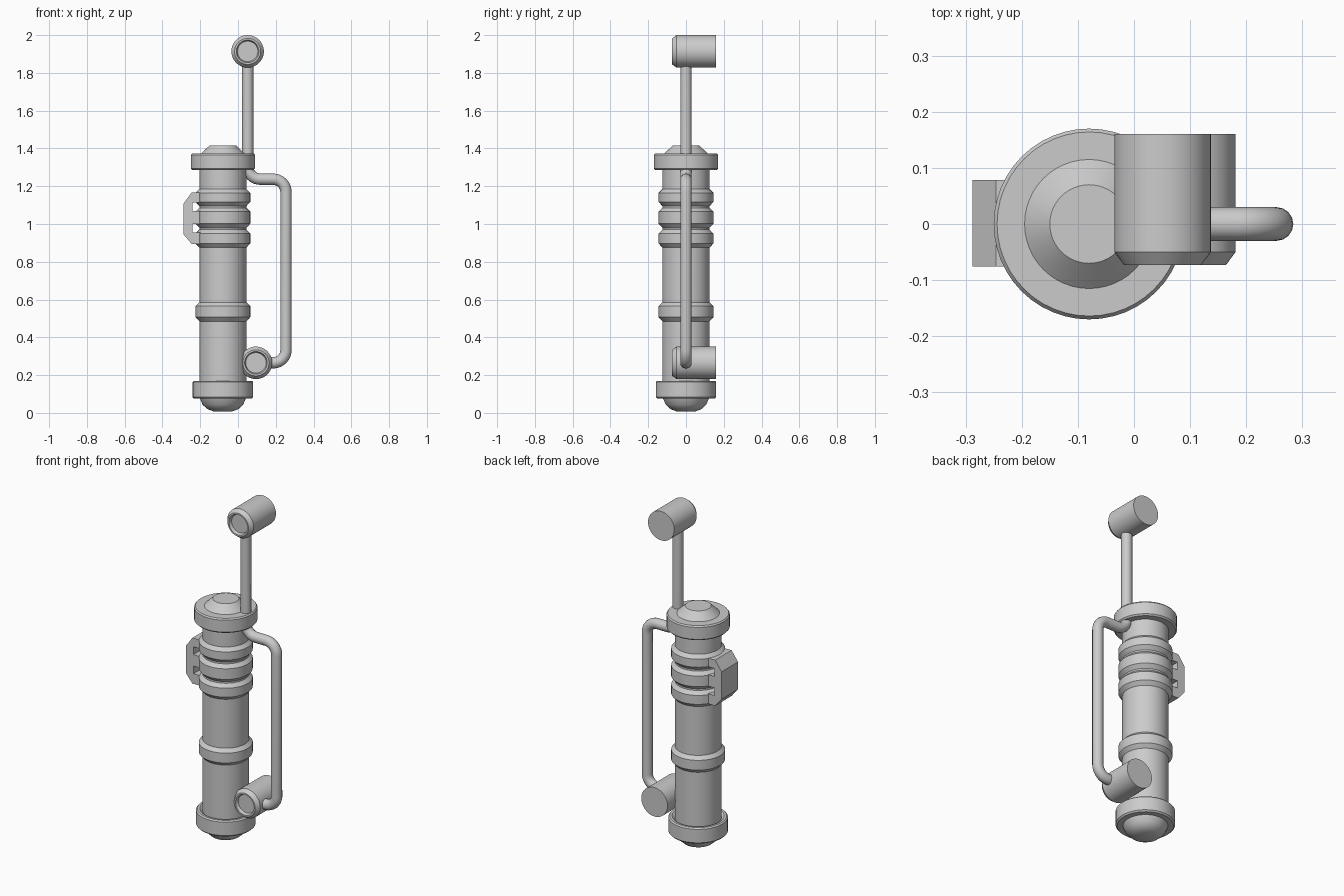
import bpy, bmesh, math
from mathutils import Vector, Matrix

cube = bpy.data.objects.get("Cube")
if cube:
    bpy.data.objects.remove(cube, do_unlink=True)

AXIS_X = -0.08
TUBE_X = 0.051


def smooth(obj, degrees=25):
    bpy.ops.object.select_all(action='DESELECT')
    obj.select_set(True)
    bpy.context.view_layer.objects.active = obj
    bpy.ops.object.shade_smooth_by_angle(angle=math.radians(degrees))


def add_mesh(name, bm):
    bmesh.ops.remove_doubles(bm, verts=bm.verts, dist=1e-5)
    bmesh.ops.recalc_face_normals(bm, faces=bm.faces)
    mesh = bpy.data.meshes.new(name)
    bm.to_mesh(mesh)
    bm.free()
    obj = bpy.data.objects.new(name, mesh)
    bpy.context.collection.objects.link(obj)
    return obj


def lathe(name, profile, matrix=None, segments=48):
    """Spin a closed (radius, height) profile round its z axis."""
    bm = bmesh.new()
    verts = [bm.verts.new((r, 0, z)) for r, z in profile]
    edges = [bm.edges.new(pair) for pair in zip(verts, verts[1:])]
    bmesh.ops.spin(bm, geom=verts + edges, cent=(0, 0, 0), axis=(0, 0, 1),
                   angle=math.tau, steps=segments)
    bmesh.ops.transform(bm, verts=bm.verts,
                        matrix=matrix or Matrix.Translation((AXIS_X, 0, 0)))
    obj = add_mesh(name, bm)
    smooth(obj)
    return obj


def prism(name, outline, y0, y1):
    """Extrude an (x, z) outline along y."""
    bm = bmesh.new()
    face = bm.faces.new([bm.verts.new((x, y0, z)) for x, z in outline])
    new = bmesh.ops.extrude_face_region(bm, geom=[face])["geom"]
    moved = [v for v in new if isinstance(v, bmesh.types.BMVert)]
    bmesh.ops.translate(bm, verts=moved, vec=(0, y1 - y0, 0))
    return add_mesh(name, bm)


def rounded_path(corners, radius, steps=8):
    """Replace the inner right-angle corners with arcs."""
    pts = [Vector(c) for c in corners]
    path = [pts[0]]
    for a, b, c in zip(pts, pts[1:], pts[2:]):
        u, w = (a - b).normalized(), (c - b).normalized()
        centre = b + (u + w) * radius
        for i in range(steps + 1):
            t = math.pi / 2 * i / steps
            path.append(centre - w * radius * math.cos(t) - u * radius * math.sin(t))
    return path + [pts[-1]]


def tube(name, path, radius):
    curve = bpy.data.curves.new(name, 'CURVE')
    curve.dimensions = '3D'
    curve.bevel_depth = radius
    curve.bevel_resolution = 6
    curve.use_fill_caps = True
    spline = curve.splines.new('POLY')
    spline.points.add(len(path) - 1)
    for point, co in zip(spline.points, path):
        point.co = (*co, 1)
    obj = bpy.data.objects.new(name, curve)
    bpy.context.collection.objects.link(obj)
    bpy.ops.object.select_all(action='DESELECT')
    obj.select_set(True)
    bpy.context.view_layer.objects.active = obj
    bpy.ops.object.convert(target='MESH')
    smooth(bpy.context.object, 40)


# Main cylinder and its end caps
lathe("body", [(0, 0.1), (0.125, 0.1), (0.125, 1.34), (0, 1.34)])
lathe("top_cap", [(0, 1.286), (0.162, 1.286), (0.17, 1.294), (0.17, 1.365),
                  (0.164, 1.373), (0.115, 1.373), (0.07, 1.416), (0, 1.416)])
lathe("bottom_cap", [(0, 0.006), (0.05, 0.008), (0.082, 0.02), (0.107, 0.043),
                     (0.121, 0.075), (0.152, 0.075), (0.16, 0.083),
                     (0.16, 0.163), (0.153, 0.17), (0.14, 0.17),
                     (0.125, 0.158), (0, 0.158)])

# Bevelled bands round the body
for i, (low, high) in enumerate([(0.485, 0.59), (0.875, 0.975),
                                 (0.98, 1.09), (1.095, 1.19)]):
    lathe(f"band_{i + 1}", [(0, low), (0.125, low), (0.145, low + 0.022),
                            (0.145, high - 0.025), (0.12, high), (0, high)])

# Side clip with three tabs reaching the bands
prism("clip_plate", [(-0.288, 0.945), (-0.288, 1.108), (-0.246, 1.166),
                     (-0.24, 1.166), (-0.24, 0.895), (-0.246, 0.895)],
      -0.076, 0.078)
for i, (low, high) in enumerate([(0.895, 0.955), (1.0, 1.068), (1.115, 1.166)]):
    prism(f"clip_tab_{i + 1}", [(-0.242, low), (-0.242, high),
                                (-0.17, high), (-0.17, low)], -0.076, 0.078)

# Front-facing barrels with a recessed face
barrel = [(0, 0.16), (0.086, 0.16), (0.086, -0.05), (0.069, -0.073),
          (0.06, -0.073), (0.054, -0.055), (0, -0.055)]
along_y = Matrix.Rotation(-math.pi / 2, 4, 'X')
for name, x, z in [("upper_barrel", TUBE_X, 1.914), ("lower_barrel", 0.095, 0.265)]:
    lathe(name, barrel, Matrix.Translation((x, 0, z)) @ along_y)

# Mast that runs through the top cap and down as a handle pipe
tube("mast_and_handle", rounded_path(
    [(TUBE_X, 0, 1.86), (TUBE_X, 0, 1.237), (0.254, 0, 1.237),
     (0.254, 0, 0.265), (0.12, 0, 0.265)], 0.068), 0.03)
